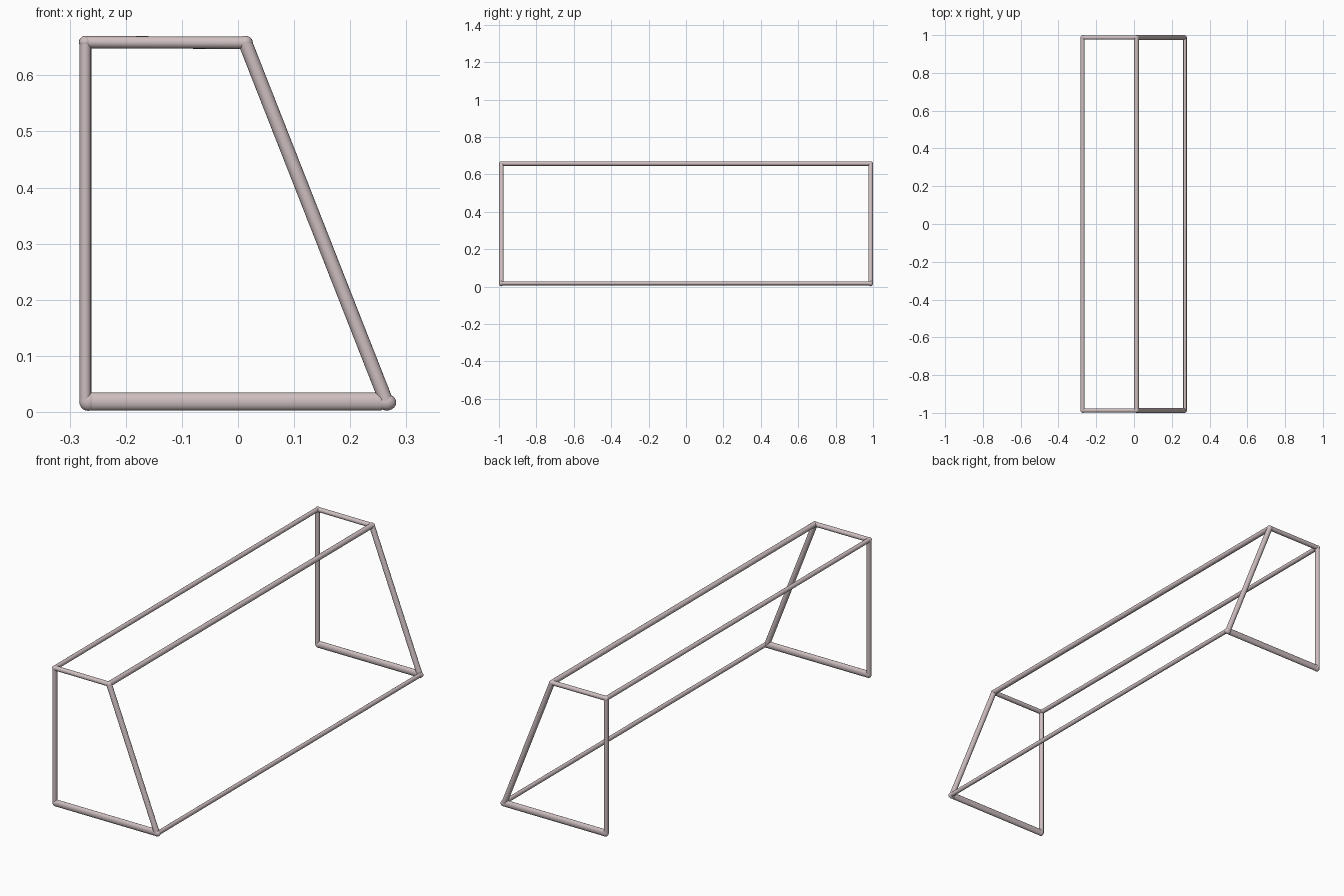
import bpy, bmesh, math
from mathutils import Vector, Matrix

if "Cube" in bpy.data.objects:
    bpy.data.objects.remove(bpy.data.objects["Cube"])

paint = bpy.data.materials.new("painted_metal")
paint.diffuse_color = (0.62, 0.52, 0.53, 1)
paint.use_nodes = True
paint.node_tree.nodes["Principled BSDF"].inputs["Base Color"].default_value = paint.diffuse_color

# Frame corners: (x, z) of the side profile, and half the frame length
BACK_FOOT = (-0.272, 0.018)
BACK_TOP = (-0.272, 0.659)
FRONT_TOP = (0.013, 0.658)
FRONT_FOOT = (0.265, 0.017)
Y = 0.987
SIDES = 16


def finish(bm, name):
    mesh = bpy.data.meshes.new(name)
    bm.to_mesh(mesh)
    bm.free()
    mesh.materials.append(paint)
    obj = bpy.data.objects.new(name, mesh)
    bpy.context.collection.objects.link(obj)
    for p in mesh.polygons:
        p.use_smooth = len(p.vertices) <= 4
    return obj


def tube(name, a, b, across, along_y):
    """Straight oval tube from a to b; second radius lies along y (or x for long rails)."""
    a, b = Vector(a), Vector(b)
    d = (b - a).normalized()
    v = Vector((1, 0, 0)) if abs(d.y) > 0.9 else Vector((0, 1, 0))
    u = v.cross(d)
    rot = Matrix((u, v, d)).transposed().to_4x4()
    bm = bmesh.new()
    bmesh.ops.create_cone(bm, cap_ends=True, segments=SIDES, radius1=1, radius2=1,
                          depth=(b - a).length)
    bmesh.ops.scale(bm, vec=(across, along_y, 1), verts=bm.verts)
    bmesh.ops.transform(bm, matrix=Matrix.Translation((a + b) / 2) @ rot, verts=bm.verts)
    return finish(bm, name)


def joint(name, p, radii):
    """Rounded corner where tubes meet."""
    bm = bmesh.new()
    bmesh.ops.create_uvsphere(bm, u_segments=SIDES, v_segments=10, radius=1)
    bmesh.ops.scale(bm, vec=radii, verts=bm.verts)
    bmesh.ops.translate(bm, vec=p, verts=bm.verts)
    return finish(bm, name)


def at(p, y):
    return (p[0], y, p[1])


# End frames, one at each end of the goal
for side, s in (("near", -1), ("far", 1)):
    y = s * Y
    tube(side + "_back_post", at(BACK_FOOT, y), at(BACK_TOP, y), 0.0105, 0.012)
    tube(side + "_top_bar", at(BACK_TOP, y), at(FRONT_TOP, y), 0.011, 0.011)
    tube(side + "_sloped_post", at(FRONT_TOP, y), at(FRONT_FOOT, y), 0.0125, 0.0125)
    tube(side + "_foot_bar", (-0.262, y, 0.0185), (0.256, y, 0.0185), 0.016, 0.011)
    joint(side + "_back_foot_joint", (-0.267, y, 0.0185), (0.016, 0.0125, 0.0165))
    joint(side + "_back_top_joint", at(BACK_TOP, y), (0.0115, 0.0125, 0.0115))
    joint(side + "_front_top_joint", at(FRONT_TOP, y), (0.0135, 0.0125, 0.0125))
    joint(side + "_front_foot_joint", at(FRONT_FOOT, y), (0.017, 0.013, 0.0145))

# Long rails joining the end frames
tube("back_top_rail", at(BACK_TOP, -Y), at(BACK_TOP, Y), 0.0105, 0.0105)
tube("front_top_rail", at(FRONT_TOP, -Y), at(FRONT_TOP, Y), 0.012, 0.0125)
tube("front_ground_rail", (0.270, -Y, 0.018), (0.270, Y, 0.018), 0.0105, 0.0095)
